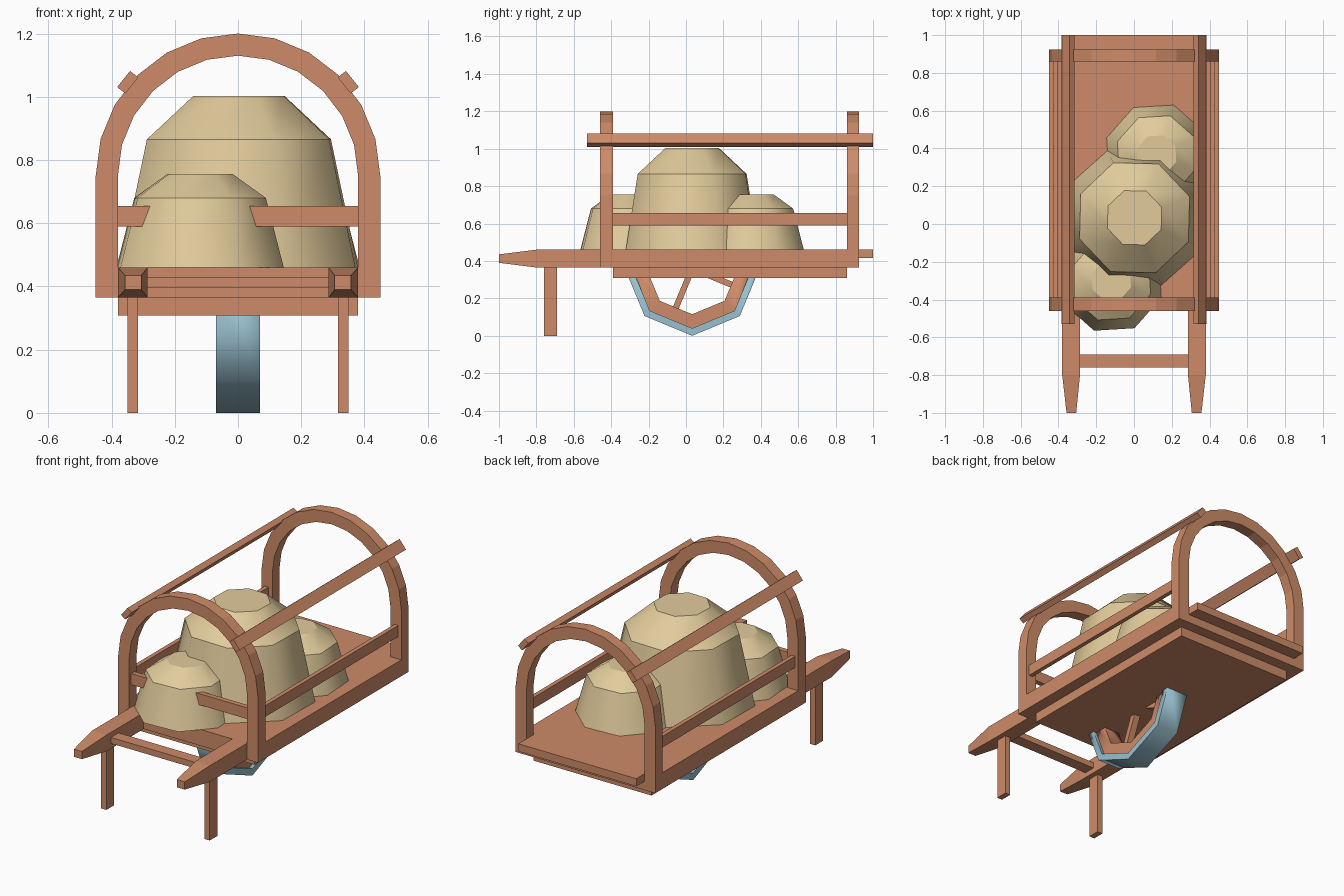
import bpy, bmesh
from math import sin, cos, radians
from mathutils import Vector

if "Cube" in bpy.data.objects:
    bpy.data.objects.remove(bpy.data.objects["Cube"])


def material(name, rgb):
    m = bpy.data.materials.new(name)
    m.diffuse_color = (*rgb, 1)
    m.use_nodes = True
    m.node_tree.nodes["Principled BSDF"].inputs["Base Color"].default_value = m.diffuse_color
    return m


WOOD = material("wood", (0.62, 0.26, 0.14))
SACKCLOTH = material("sackcloth", (0.76, 0.60, 0.33))
IRON = material("iron", (0.32, 0.53, 0.63))


def loft(name, rings, mat, mirror=False, smooth=None):
    """Skin matching rings of points, cap both ends.
    smooth: 'around' softens the lengthwise edges, 'along' softens the ring edges."""
    bm = bmesh.new()
    vs = [[bm.verts.new(p) for p in ring] for ring in rings]
    n = len(rings[0])
    for a, b in zip(vs, vs[1:]):
        for i in range(n):
            j = (i + 1) % n
            bm.faces.new((a[i], a[j], b[j], b[i]))
    bm.faces.new(vs[0])
    bm.faces.new(vs[-1])
    bmesh.ops.recalc_face_normals(bm, faces=bm.faces)
    if smooth:
        ring_of = {v: k for k, ring in enumerate(vs) for v in ring}
        for f in bm.faces:
            f.smooth = True
        for e in bm.edges:
            in_ring = ring_of[e.verts[0]] == ring_of[e.verts[1]]
            e.smooth = in_ring == (smooth == 'along')
    me = bpy.data.meshes.new(name)
    bm.to_mesh(me)
    bm.free()
    me.materials.append(mat)
    ob = bpy.data.objects.new(name, me)
    bpy.context.collection.objects.link(ob)
    if mirror:
        ob.modifiers.new("mirror", 'MIRROR')
    return ob


def rect(x0, x1, z0, z1, y):
    return [(x0, y, z0), (x1, y, z0), (x1, y, z1), (x0, y, z1)]


def box(name, x, y, z, mat=WOOD, mirror=False):
    return loft(name, [rect(*x, *z, y[0]), rect(*x, *z, y[1])], mat, mirror)


# Cart bed
box("floor", (-0.38, 0.38), (-0.46, 0.925), (0.365, 0.46))
box("side_beam", (0.38, 0.45), (-0.39, 0.86), (0.365, 0.46), mirror=True)
box("under_floor", (-0.38, 0.38), (-0.39, 0.86), (0.308, 0.365))
box("back_board", (-0.38, 0.38), (0.925, 1.0), (0.415, 0.46))

# Tapered handles, legs and cross bar
loft("handle", [rect(0.306, 0.357, 0.39, 0.435, -1.0),
                rect(0.286, 0.38, 0.365, 0.46, -0.8),
                rect(0.286, 0.38, 0.365, 0.46, -0.46)], WOOD, mirror=True)
box("leg", (0.316, 0.35), (-0.76, -0.69), (0, 0.365), mirror=True)
box("cross_bar", (-0.286, 0.286), (-0.76, -0.69), (0.395, 0.43))


# Arched hoops
def hoop(name, y0, y1):
    path = [(1, 0, 0.365)] + [(cos(radians(a)), sin(radians(a)), 0.75)
                              for a in range(0, 181, 15)] + [(-1, 0, 0.365)]
    loft(name, [[(c * r, y, z + s * r) for r, y in
                 ((0.45, y0), (0.45, y1), (0.38, y1), (0.38, y0))]
                for c, s, z in path], WOOD)


hoop("front_hoop", -0.46, -0.39)
hoop("back_hoop", 0.86, 0.925)

# Rails: tilted upper ones, side ones, and the broken front one
u, w = Vector((0.041, -0.051)) / 2, Vector((0.026, 0.020)) / 2
corners = [Vector((0.349, 1.046)) + a * u + b * w
           for a, b in ((1, 1), (1, -1), (-1, -1), (-1, 1))]
loft("upper_rail", [[(c.x, y, c.y) for c in corners] for y in (-0.53, 1.0)],
     WOOD, mirror=True)
box("side_rail", (0.405, 0.43), (-0.39, 0.86), (0.59, 0.655), mirror=True)
for name, pts in (
        ("broken_rail_left", [(-0.38, 0.59), (-0.30, 0.59), (-0.275, 0.655), (-0.38, 0.655)]),
        ("broken_rail_right", [(0.055, 0.59), (0.38, 0.59), (0.38, 0.655), (0.03, 0.655)])):
    loft(name, [[(x, y, z) for x, z in pts] for y in (-0.44, -0.41)], WOOD)

# Wheel: lower half of an octagon, the rest hidden by the bed
CY, CZ = 0.033, 0.36


def half_ring(name, r_out, r_in, half, mat):
    loft(name, [[(x, CY + r * cos(radians(a)), CZ + r * sin(radians(a)))
                 for x, r in ((-half, r_out), (half, r_out), (half, r_in), (-half, r_in))]
                for a in range(-180, 1, 45)], mat, smooth='along')


half_ring("tyre", 0.36, 0.32, 0.07, IRON)
half_ring("wheel_rim", 0.32, 0.245, 0.05, WOOD)
for i, ang in enumerate((-112.5, -22.5)):
    d = Vector((0, cos(radians(ang)), sin(radians(ang))))
    side = Vector((0, -d.z, d.y)) * 0.016
    c = Vector((0, CY, CZ))
    loft(f"spoke_{i + 1}", [[c + d * r + side * s + Vector((x, 0, 0)) for x, s in
                             ((-0.02, -1), (0.02, -1), (0.02, 1), (-0.02, 1))]
                            for r in (0.0, 0.25)], WOOD)


# Eight-sided sacks
def sack(name, x, y, turn, profile, stretch=1.0):
    loft(name, [[(x + stretch ** (k == 0) * r * cos(radians(turn + 45 * i)),
                  y + r * sin(radians(turn + 45 * i)), z) for i in range(8)]
                for k, (r, z) in enumerate(profile)], SACKCLOTH, smooth='around')


SMALL = ((0.28, 0.46), (0.22, 0.68), (0.11, 0.755))
sack("large_sack", 0.003, 0.033, 21, ((0.38, 0.46), (0.312, 0.865), (0.154, 1.003)), 1.06)
sack("front_sack", -0.12, -0.30, 26, SMALL)
sack("back_sack", 0.12, 0.365, 26, SMALL)
